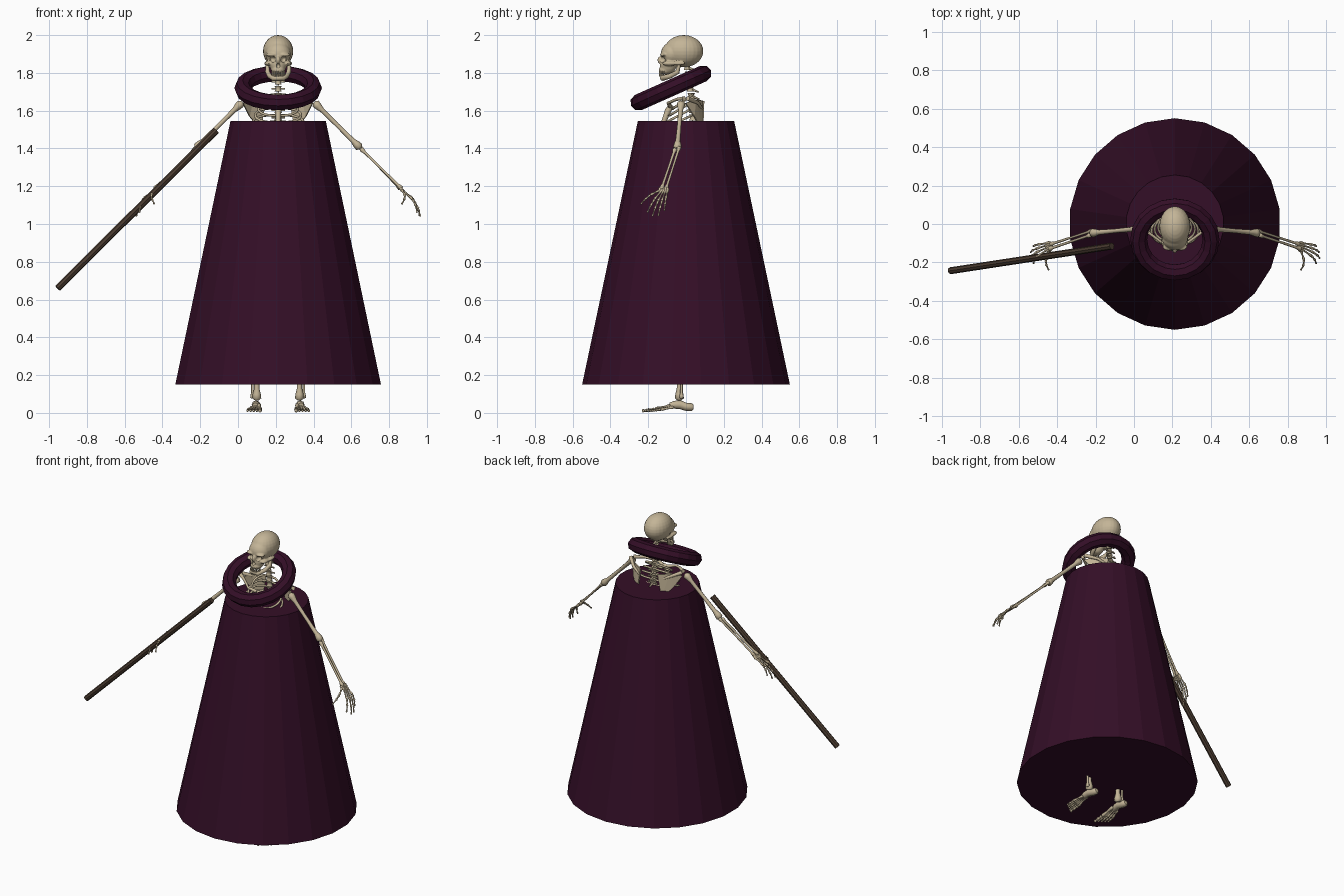
import bpy, math
from math import sin, cos, pi
from mathutils import Vector, Matrix

if "Cube" in bpy.data.objects:
    bpy.data.objects.remove(bpy.data.objects["Cube"])

CX = 0.2125  # body axis; body parts are written relative to it


def material(name, rgb):
    m = bpy.data.materials.new(name)
    m.use_nodes = True
    m.diffuse_color = (*rgb, 1)
    m.node_tree.nodes["Principled BSDF"].inputs["Base Color"].default_value = (*rgb, 1)
    return m


BONE = material("bone", (0.55, 0.46, 0.31))
ROBE = material("dark purple cloth", (0.034, 0.0045, 0.02))
WOOD = material("dark wood", (0.07, 0.045, 0.03))


def finish(name, mat):
    ob = bpy.context.object
    ob.name = name
    ob.data.materials.append(mat)
    return ob


def tubes(name, paths, sides=2):
    """Bone tubes; each path is a list of (point, radius)."""
    cu = bpy.data.curves.new(name, "CURVE")
    cu.dimensions = "3D"
    cu.bevel_depth = 1
    cu.bevel_resolution = sides
    cu.use_fill_caps = True
    for path in paths:
        sp = cu.splines.new("POLY")
        sp.points.add(len(path) - 1)
        for pt, (co, r) in zip(sp.points, path):
            pt.co = (co[0] + CX, co[1], co[2], 1)
            pt.radius = r
    cu.materials.append(BONE)
    ob = bpy.data.objects.new(name, cu)
    bpy.context.collection.objects.link(ob)
    return ob


def bone(a, b, r, knob=1.7):
    """Shaft with rounded, flared ends."""
    a, b = Vector(a), Vector(b)
    k = min(r * 3.5 / (b - a).length, 0.3)
    stops = [(0, .6), (k * .25, knob), (k * .7, knob * .9), (k * 1.3, 1),
             (.5, .85), (1 - k * 1.3, 1), (1 - k * .7, knob * .9), (1 - k * .25, knob), (1, .6)]
    return [(a.lerp(b, t), r * f) for t, f in stops]


def paired(name, paths):
    for side, s in (("left", 1), ("right", -1)):
        tubes(side + "_" + name, [[((s * p[0], p[1], p[2]), r) for p, r in path] for path in paths])


def blobs(name, parts):
    """One mesh of ellipsoids given as (centre, radii)."""
    obs = []
    for c, size in parts:
        bpy.ops.mesh.primitive_uv_sphere_add(segments=24, ring_count=14, radius=1)
        ob = bpy.context.object
        ob.data.transform(Matrix.Translation((c[0] + CX, c[1], c[2])) @ Matrix.Diagonal((*size, 1)))
        obs.append(ob)
    for ob in obs:
        ob.select_set(True)
    bpy.context.view_layer.objects.active = obs[0]
    if len(obs) > 1:
        bpy.ops.object.join()
    ob = finish(name, BONE)
    bpy.ops.object.shade_smooth()
    return ob


# Robe: closed tapered body
bpy.ops.mesh.primitive_cone_add(vertices=22, radius1=0.55, radius2=0.255, depth=1.395,
                                location=(CX, 0, 0.8475))
finish("robe", ROBE)

# Collar: tilted faceted ring
bpy.ops.mesh.primitive_torus_add(major_segments=20, minor_segments=8, major_radius=0.188,
                                 minor_radius=0.044, location=(CX, -0.08, 1.72),
                                 rotation=(math.radians(24), 0, 0))
finish("collar_ring", ROBE)

# Staff
a, b = Vector((-0.955, -0.243, 0.66)), Vector((-0.115, -0.115, 1.495))
bpy.ops.mesh.primitive_cylinder_add(vertices=8, radius=0.018, depth=(b - a).length, location=(a + b) / 2)
bpy.context.object.rotation_euler = (b - a).to_track_quat("Z", "Y").to_euler()
finish("staff", WOOD)

# Skull: merged masses, then sockets cut out
parts = [((0, -0.012, 1.915), (.08, .104, .085)),
         ((0, -0.075, 1.9), (.067, .058, .062)),
         ((0, -0.095, 1.845), (.045, .045, .055)),
         ((0, -0.108, 1.815), (.036, .036, .025)),
         ((0, -0.135, 1.868), (.011, .016, .02))]
for s in (-1, 1):
    parts += [((s * .05, -.088, 1.85), (.02, .038, .013)),
              ((s * .034, -.118, 1.896), (.03, .02, .01)),
              ((s * .064, -.045, 1.85), (.01, .04, .009))]
skull = blobs("skull", parts)
cut = blobs("socket_cutter", [((s * .031, -.14, 1.872), (.02, .034, .018)) for s in (-1, 1)]
            + [((0, -.148, 1.838), (.011, .022, .014))])
cut.hide_render = True
cut.hide_viewport = True
m = skull.modifiers.new("merge", "REMESH")
m.mode = "VOXEL"
m.voxel_size = 0.005
m.use_smooth_shade = True
m = skull.modifiers.new("sockets", "BOOLEAN")
m.operation = "DIFFERENCE"
m.object = cut

# Jaw and teeth
jaw = [((.058, -.035, 1.85), .008), ((.056, -.045, 1.805), .013), ((.045, -.085, 1.783), .013),
       ((.024, -.125, 1.772), .015)]
tubes("jaw", [jaw + [((-p[0], p[1], p[2]), r) for p, r in reversed(jaw)]])
teeth = []
for z in (1.803, 1.789):
    for i in range(-4, 5):
        t = i * .27
        p = Vector((.036 * sin(t), -.1 - .04 * cos(t), z))
        teeth.append([(p - Vector((0, 0, .007)), .0035), (p + Vector((0, 0, .007)), .0045)])
tubes("teeth", teeth, 1)

# Spine: stacked vertebrae with rear and side spurs
spine = []
for i in range(22):
    z = 1.83 - .038 * i
    y = .005 + .035 * sin(min(i / 9, 1) * pi / 2)
    r = .017 + .0006 * i
    spine.append([((0, y, z + .015), r), ((0, y, z + .005), r * .8),
                  ((0, y, z - .005), r * .8), ((0, y, z - .015), r)])
    spine.append([((0, y, z), .008), ((0, y + .045, z - .018), .004)])
    spine.append([((-.035, y + .012, z), .005), ((.035, y + .012, z), .005)])
tubes("spine", spine)

# Ribs sweep from the spine forward and down to the breastbone
ribs = []
for i in range(9):
    w = .075 + .058 * sin(min(i / 5, 1) * pi / 2)
    zb, yb = 1.685 - .036 * i, .035
    yf = -.07 - .055 * min(i / 3, 1)
    path = []
    for k in range(13):
        t = pi * k / 12
        p = (.012 + w * sin(t) ** .8 if 0 < k < 12 else .012,
             (yb + yf) / 2 + (yb - yf) / 2 * cos(t), zb - .075 * (1 - cos(t)) / 2)
        path.append((p, .0065))
    ribs.append(path)
paired("ribs", ribs)
tubes("breastbone", [[((0, -.075, 1.63), .014), ((0, -.095, 1.60), .017), ((0, -.122, 1.53), .012),
                      ((0, -.13, 1.40), .013), ((0, -.125, 1.35), .006)]])

# Shoulder girdle
paired("collarbone", [[((.015, -.085, 1.625), .012), ((.07, -.095, 1.64), .008),
                       ((.13, -.05, 1.66), .008), ((.185, -.01, 1.665), .012)]])
paired("shoulder_blade_spine", [[((.07, .085, 1.61), .007), ((.13, .065, 1.64), .009),
                                 ((.19, .01, 1.665), .013)]])
for side, s in (("left", 1), ("right", -1)):
    outline = [(.065, .09, 1.65), (.13, .055, 1.66), (.185, 0, 1.64), (.15, .045, 1.57), (.09, .085, 1.5)]
    me = bpy.data.meshes.new(side + "_shoulder_blade")
    me.from_pydata([(CX + s * x, y, z) for x, y, z in outline], [], [(0, 1, 4), (1, 3, 4), (1, 2, 3)])
    me.materials.append(BONE)
    ob = bpy.data.objects.new(me.name, me)
    bpy.context.collection.objects.link(ob)
    ob.modifiers.new("thickness", "SOLIDIFY").thickness = .008

# Arms
elbow, wrist = Vector((.437, -.047, 1.40)), Vector((.652, -.118, 1.185))
paired("upper_arm", [bone((.19, -.025, 1.645), elbow, .013)])
paired("forearm", [bone(elbow + Vector((0, -.01, 0)), wrist + Vector((.004, -.012, 0)), .0075),
                   bone(elbow + Vector((-.006, .012, .008)), wrist + Vector((-.004, .012, 0)), .007)])

# Hands: wrist cluster and jointed fingers
tips = [(.655, -.24, 1.105), (.735, -.205, 1.06), (.753, -.178, 1.04), (.75, -.147, 1.042), (.735, -.115, 1.07)]
hand = []
for i, tip in enumerate(tips):
    root = wrist + Vector((.004, -.02 + .01 * i, -.006))
    knuckle = root.lerp(Vector(tip), .5) + Vector((.016, 0, .012))
    mid = knuckle.lerp(Vector(tip), .55) + Vector((.005, 0, .003))
    for p, q, r in ((root, knuckle, .005), (knuckle, mid, .0045), (mid, Vector(tip), .0035)):
        hand.append(bone(p, q, r, 1.5))
    hand.append([(root + Vector((-.01, 0, .012)), .007), (root, .009), (root + Vector((.008, 0, -.01)), .007)])
paired("hand", hand)

# Hips and legs, mostly under the robe
paired("hip", [[((.02, .04, 1.03), .03), ((.1, .03, 1.06), .03), ((.13, -.03, 1.03), .02),
                ((.1, -.02, .95), .03), ((.02, -.06, .92), .015)]])
paired("thigh", [bone((.12, -.02, .95), (.115, -.03, .53), .02)])
paired("shin", [bone((.113, -.035, .53), (.113, -.035, .065), .014),
                bone((.14, -.02, .5), (.136, -.024, .075), .007)])

# Feet: heel, arch and toes
foot = [[((.115, .04, .03), .012), ((.115, .03, .03), .021), ((.116, 0, .032), .021),
         ((.117, -.03, .043), .023), ((.119, -.06, .043), .021), ((.121, -.085, .038), .016)]]
for i in range(5):
    x0, x1 = .102 + .009 * i, .096 + .0155 * i
    ball = Vector((x1, -.165 + .008 * i, .018))
    tip = Vector((x1 + .001 * i, -.232 + .012 * i, .011))
    r = .0085 if i == 0 else .006
    foot += [bone((x0, -.065, .042 - .003 * i), ball, r, 1.4),
             bone(ball, ball.lerp(tip, .55), r * .9, 1.4), bone(ball.lerp(tip, .55), tip, r * .8, 1.4)]
paired("foot", foot)
